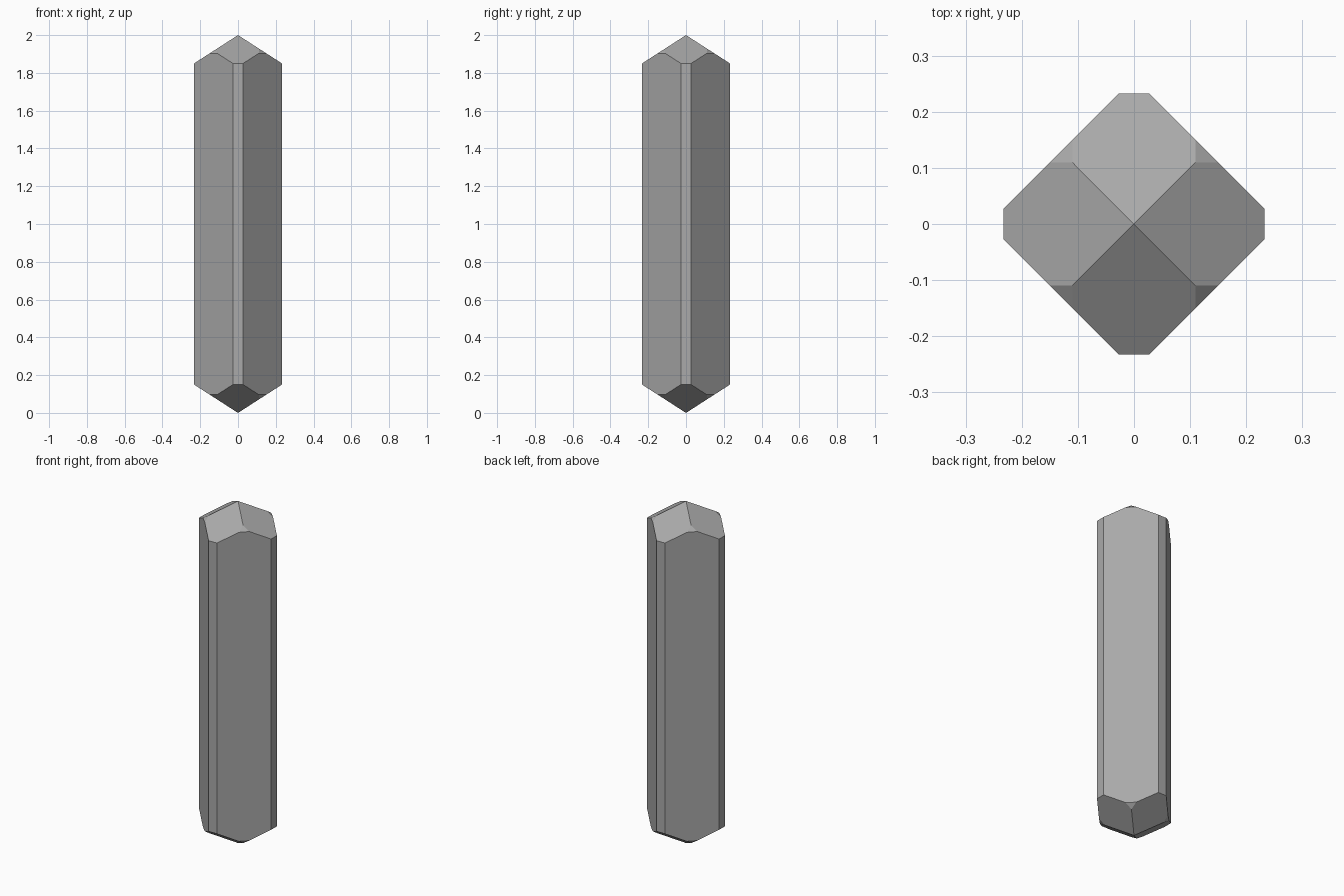
import bpy
import bmesh
from mathutils import Vector

cube = bpy.data.objects.get("Cube")
if cube:
    bpy.data.objects.remove(cube, do_unlink=True)

HALF = 0.233      # narrow faces on the axes
DIAGONAL = 0.26   # broad faces: |x| + |y|
SLOPE = 0.644     # fall of the tip faces
CORNER = 0.11     # where each tip ridge meets its small facet


def grey_material():
    mat = bpy.data.materials.new("stone grey")
    mat.use_nodes = True
    colour = (0.4, 0.4, 0.4, 1.0)
    mat.diffuse_color = colour
    mat.node_tree.nodes["Principled BSDF"].inputs["Base Color"].default_value = colour
    return mat


def cut(bm, point, normal):
    """Slice away everything beyond a plane and cap the opening."""
    geom = bm.verts[:] + bm.edges[:] + bm.faces[:]
    result = bmesh.ops.bisect_plane(bm, geom=geom, plane_co=point, plane_no=normal,
                                    clear_outer=True, dist=1e-6)
    edges = [e for e in result["geom_cut"] if isinstance(e, bmesh.types.BMEdge)]
    bmesh.ops.contextual_create(bm, geom=edges)


bm = bmesh.new()
bmesh.ops.create_cube(bm, size=1.0)
bmesh.ops.scale(bm, vec=(2 * HALF, 2 * HALF, 2.2), verts=bm.verts)

# Broad side faces
for sx in (-1, 1):
    for sy in (-1, 1):
        cut(bm, Vector((sx * DIAGONAL, 0, 0)), Vector((sx, sy, 0)).normalized())

# Four-sided tips at both ends, with a small facet at the foot of each ridge
for sz in (-1, 1):
    for dx, dy in ((1, 0), (-1, 0), (0, 1), (0, -1)):
        cut(bm, Vector((0, 0, sz)), Vector((SLOPE * dx, SLOPE * dy, sz)).normalized())
    for sx in (-1, 1):
        for sy in (-1, 1):
            ridge_foot = Vector((sx * CORNER, sy * CORNER, sz * (1 - SLOPE * CORNER)))
            cut(bm, ridge_foot, Vector((SLOPE * sx, SLOPE * sy, sz)).normalized())

bmesh.ops.remove_doubles(bm, verts=bm.verts, dist=1e-5)
bmesh.ops.translate(bm, vec=(0, 0, 1), verts=bm.verts)
bmesh.ops.recalc_face_normals(bm, faces=bm.faces)

mesh = bpy.data.meshes.new("crystal_shaft")
bm.to_mesh(mesh)
bm.free()
mesh.materials.append(grey_material())
crystal = bpy.data.objects.new("crystal_shaft", mesh)
bpy.context.collection.objects.link(crystal)
